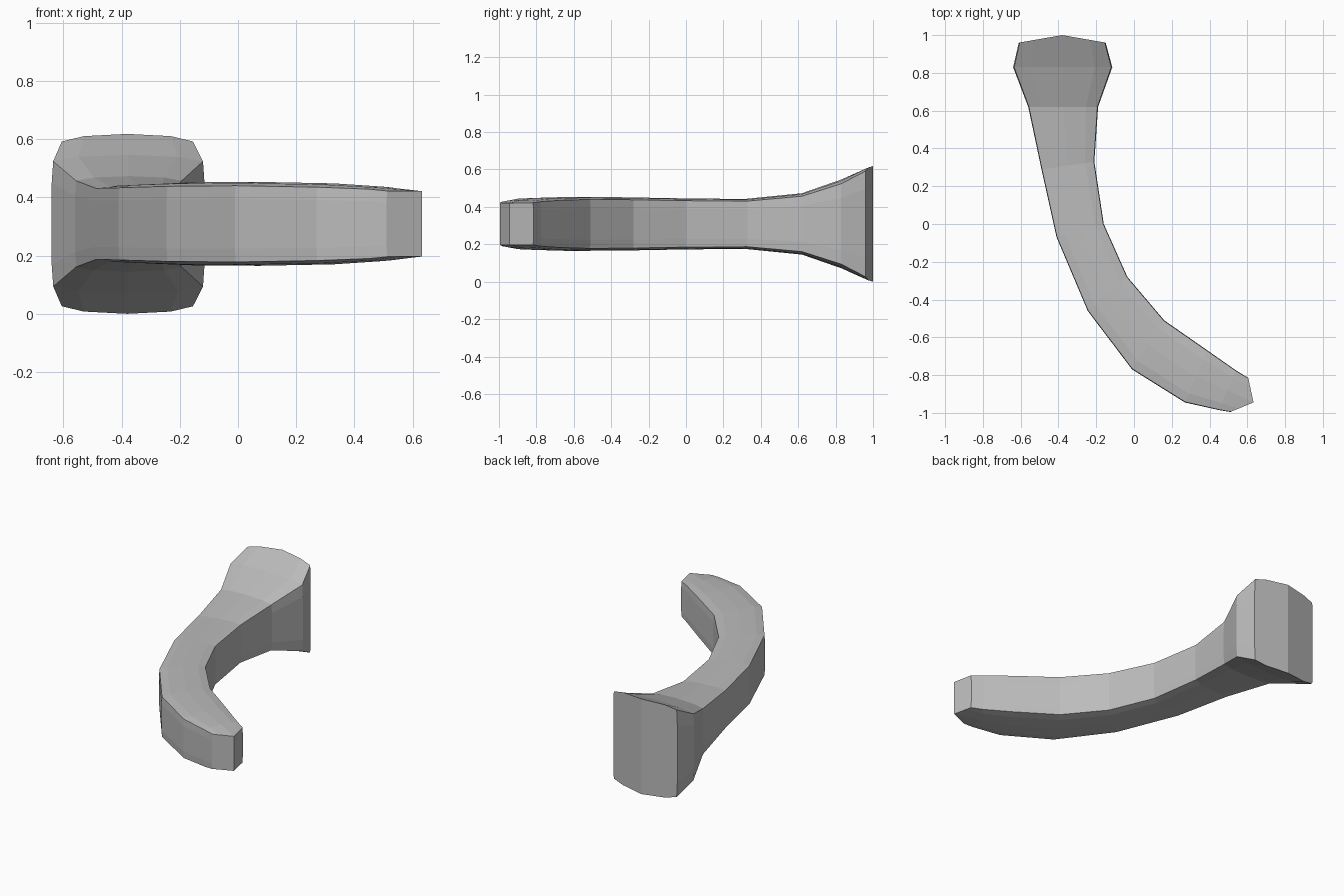
import bpy, bmesh
from mathutils import Vector

cube = bpy.data.objects.get("Cube")
if cube:
    bpy.data.objects.remove(cube, do_unlink=True)

grey = bpy.data.materials.new("light grey")
grey.use_nodes = True
colour = (0.5, 0.5, 0.5, 1)
grey.diffuse_color = colour
grey.node_tree.nodes["Principled BSDF"].inputs["Base Color"].default_value = colour

MID_Z = 0.309

# Sections from flared mount to tip:
# outer xy, inner xy, corner half height, crown half height, end bulge
sections = [
    ((-.61, .96), (-.15, .96), .283, .309, .04),
    ((-.64, .83), (-.115, .83), .215, .237, 0),
    ((-.56, .62), (-.19, .62), .148, .164, 0),
    ((-.49, .29), (-.21, .33), .122, .133, 0),
    ((-.41, -.07), (-.16, .00), .124, .137, 0),
    ((-.245, -.46), (-.035, -.28), .129, .143, 0),
    ((-.01, -.77), (.16, -.51), .131, .144, 0),
    ((.27, -.945), (.39, -.67), .126, .139, 0),
    ((.45, -.985), (.54, -.775), .119, .128, 0),
    ((.51, -.995), (.605, -.815), .113, .112, -.085),
]


def make_ring(bm, outer, inner, corner, crown, bulge):
    """Ten-sided section: crowned top and bottom, slightly rounded sides."""
    a, b = Vector(outer), Vector(inner)
    centre, half = (a + b) / 2, (b - a) / 2
    out = Vector((-half.y, half.x)).normalized() * bulge
    shoulder = corner + (crown - corner) * .7
    quarter = [(0, crown), (.65, shoulder), (.98, corner), (1, corner * .65)]
    right = quarter + [(u, -h) for u, h in reversed(quarter)]
    left = [(-u, h) for u, h in reversed(right[1:-1])]
    ring = []
    for u, h in right + left:
        p = centre + half * u + out * (1 - abs(u))
        ring.append(bm.verts.new((p.x, p.y, MID_Z + h)))
    return ring


# Curved handle lofted through its sections
bm = bmesh.new()
rings = [make_ring(bm, *s) for s in sections]
n = len(rings[0])
for r, s in zip(rings, rings[1:]):
    for i in range(n):
        j = (i + 1) % n
        bm.faces.new((r[i], r[j], s[j], s[i]))

# Each end is folded along its upright centre line
for ring in (rings[0], rings[-1]):
    bm.faces.new(ring[:n // 2 + 1])
    bm.faces.new(ring[n // 2:] + ring[:1])
bmesh.ops.recalc_face_normals(bm, faces=bm.faces)

mesh = bpy.data.meshes.new("curved_handle")
bm.to_mesh(mesh)
bm.free()
mesh.materials.append(grey)
handle = bpy.data.objects.new("curved_handle", mesh)
bpy.context.collection.objects.link(handle)
